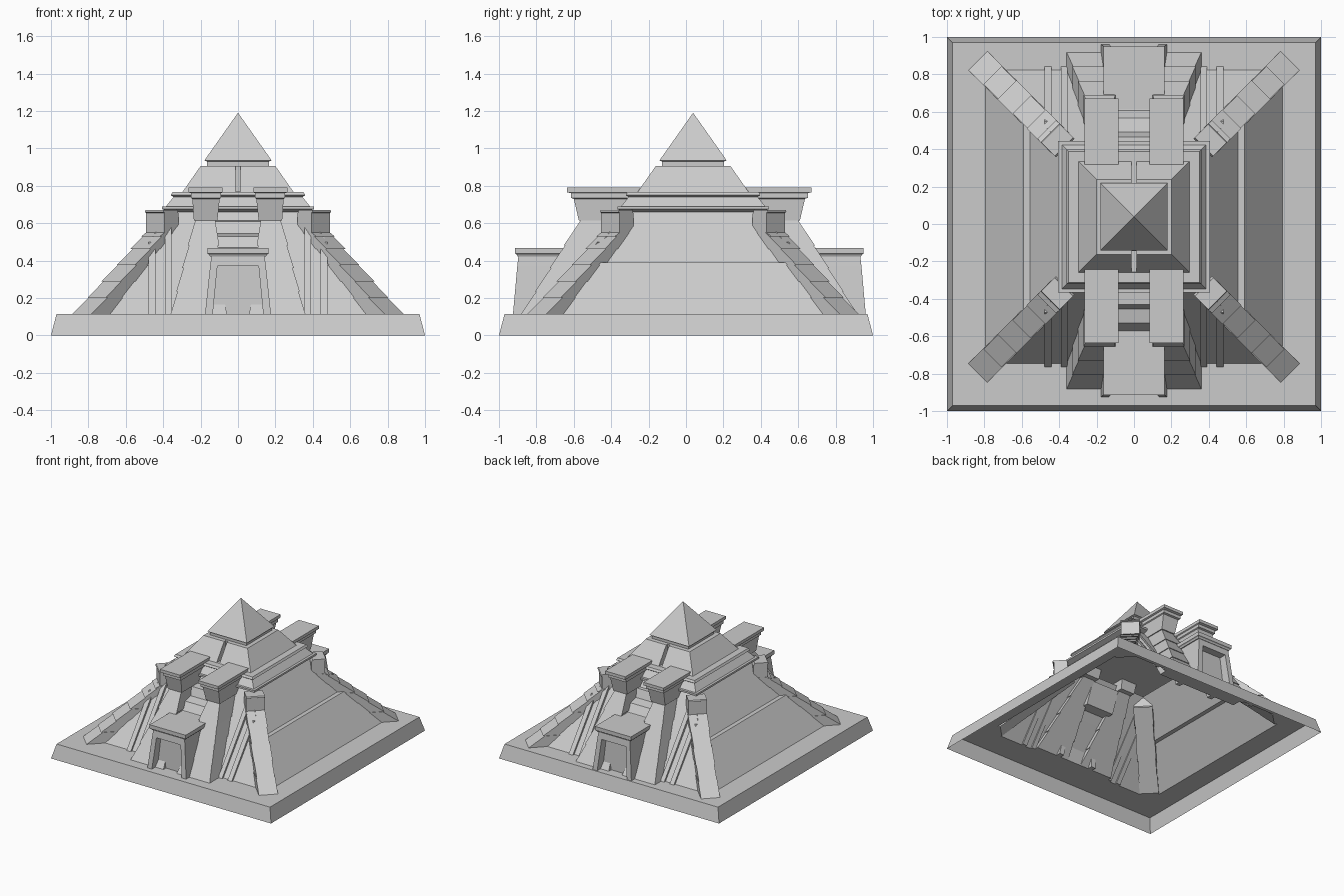
import bpy, bmesh
from mathutils import Vector

if "Cube" in bpy.data.objects:
    bpy.data.objects.remove(bpy.data.objects["Cube"])

CY = 0.038   # centre of the pyramid in y
GY = 0.018   # centre of the front/back gate groups in y


def make(name, bm):
    bmesh.ops.recalc_face_normals(bm, faces=bm.faces)
    me = bpy.data.meshes.new(name)
    bm.to_mesh(me)
    bm.free()
    ob = bpy.data.objects.new(name, me)
    bpy.context.collection.objects.link(ob)
    return ob


def loft(name, rings, bottom=True, top=True):
    """Skin rectangular rings (x0, x1, y0, y1, z) from bottom to top."""
    bm = bmesh.new()
    loops = [[bm.verts.new(p) for p in ((a, c, z), (b, c, z), (b, d, z), (a, d, z))]
             for a, b, c, d, z in rings]
    for lo, hi in zip(loops, loops[1:]):
        for i in range(4):
            j = (i + 1) % 4
            bm.faces.new((lo[i], lo[j], hi[j], hi[i]))
    if bottom:
        bm.faces.new(loops[0][::-1])
    if top:
        bm.faces.new(loops[-1])
    bmesh.ops.remove_doubles(bm, verts=bm.verts, dist=1e-5)
    return make(name, bm)


def square(h, z, hy=None, cy=CY):
    hy = h if hy is None else hy
    return (-h, h, cy - hy, cy + hy, z)


def prism(name, profile, origin, along, across, w0, w1):
    """Extrude a (distance, z) profile sideways between w0 and w1."""
    bm = bmesh.new()
    o, d, t = Vector(origin), Vector(along).normalized(), Vector(across).normalized()
    sides = [[bm.verts.new(o + d * r + t * w + Vector((0, 0, z))) for r, z in profile]
             for w in (w0, w1)]
    bm.faces.new(sides[0])
    bm.faces.new(sides[1][::-1])
    n = len(profile)
    for i in range(n):
        j = (i + 1) % n
        bm.faces.new((sides[0][i], sides[0][j], sides[1][j], sides[1][i]))
    return make(name, bm)


def centre(name, y):
    e = bpy.data.objects.new(name, None)
    e.location = (0, y, 0)
    e.hide_render = True
    bpy.context.collection.objects.link(e)
    return e


pyramid_centre = centre("pyramid_centre", CY)
gate_centre = centre("gate_centre", GY)
bpy.context.view_layer.update()


def mirror(ob, about, x=True):
    m = ob.modifiers.new("mirror", 'MIRROR')
    m.use_axis = (x, True, False)
    m.mirror_object = about
    m.use_mirror_merge = False
    return ob


# Plinth: open-bottomed shell with a hole under the pyramid
loft("plinth", [square(1, 0, cy=0), square(0.97, 0.115, cy=0), square(0.795, 0.115, 0.785)],
     bottom=False, top=False)

# Lower pyramid with a ledge on its left and right sides, and a flared rim
loft("pyramid_body", [
    square(0.795, 0.115, 0.785), square(0.59, 0.39, 0.572), square(0.555, 0.39, 0.572),
    square(0.365, 0.66), square(0.405, 0.675), square(0.405, 0.69), square(0.385, 0.69)],
    bottom=False)

# Cornice course
loft("cornice", [
    square(0.385, 0.69), square(0.345, 0.74), square(0.36, 0.75),
    square(0.35, 0.767), square(0.29, 0.767)], bottom=False)

# Upper tier with a narrow slot front and back
tier = loft("upper_tier", [square(0.298, 0.765), square(0.2, 0.905)])
for s in (-1, 1):
    y0, y1 = sorted((CY + s * 0.182, CY + s * 0.5))
    cutter = loft("slot_cutter", [(-0.013, 0.013, y0, y1, 0.768), (-0.013, 0.013, y0, y1, 1.0)])
    cutter.hide_render = True
    cutter.hide_viewport = True
    cut = tier.modifiers.new("slot", 'BOOLEAN')
    cut.object = cutter
    cut.operation = 'DIFFERENCE'

# Capstone
loft("capstone", [
    square(0.165, 0.9), square(0.165, 0.93), square(0.18, 0.935), square(0, 1.19)],
    bottom=False, top=False)

# Diagonal corner buttresses: stepped ramp blocks and a capped post
out, side = (1, -1, 0), (1, 1, 0)
N = 5
for i in range(N):
    r0, r1 = 1.18 - 0.11 * i, 1.18 - 0.11 * (i + 1)
    z0, z1 = 0.115 + 0.087 * i, 0.115 + 0.087 * (i + 1)
    w = 0.072 if i % 2 == 0 else 0.068
    mirror(prism("buttress_block", [(r0, z0), (r1 - 0.012, z1), (r1 - 0.15, z1), (r0 - 0.15, z0)],
                 (0, CY, 0), out, side, -w, w), pyramid_centre)
mirror(prism("buttress_post", [
    (0.66, 0.53), (0.625, 0.55), (0.625, 0.655), (0.635, 0.66), (0.63, 0.67),
    (0.53, 0.67), (0.52, 0.65), (0.52, 0.58), (0.56, 0.53)],
    (0, CY, 0), out, side, -0.07, 0.07), pyramid_centre)

# Slim ribs lying on the front and back slopes
for x0, x1, y1, z1 in ((0.355, 0.39, -0.39, 0.6), (0.44, 0.478, -0.463, 0.5)):
    mirror(prism("slope_rib", [(-0.765, 0.115), (y1 - 0.01, z1), (y1 + 0.02, z1), (-0.73, 0.115)],
                 (0, 0, 0), (0, 1, 0), (1, 0, 0), x0, x1), pyramid_centre)

# Leaning piers built of stacked courses
levels = [0.115, 0.235, 0.36, 0.48, 0.617]


def pier_ring(z, inset):
    t = (z - 0.115) / 0.5
    return (0.06 + 0.055 * t + inset, 0.36 - 0.125 * t - inset,
            -0.882 + 0.312 * t + inset, -0.70 + 0.38 * t, z)


for lo, hi in zip(levels, levels[1:]):
    mirror(loft("pier_course", [pier_ring(lo, 0), pier_ring(hi, 0.007)]), gate_centre)

# Pier heads with two-step caps running back into the pyramid
mirror(loft("pier_head", [
    (0.11, 0.236, -0.573, -0.28, 0.615), (0.098, 0.244, -0.6, -0.25, 0.73),
    (0.09, 0.252, -0.615, -0.25, 0.735), (0.09, 0.252, -0.615, -0.24, 0.76),
    (0.083, 0.265, -0.635, -0.235, 0.765), (0.083, 0.265, -0.635, -0.225, 0.79)]), gate_centre)

# Stepped infill between the piers
mirror(prism("pier_infill", [
    (-0.64, 0.45), (-0.57, 0.47), (-0.53, 0.53), (-0.455, 0.545), (-0.43, 0.61),
    (-0.33, 0.617), (-0.4, 0.45)], (0, 0, 0), (0, 1, 0), (1, 0, 0), -0.125, 0.125),
    gate_centre, x=False)

# Gate: leaning jambs, lintel, recessed door panel and cap
mirror(loft("gate_jamb", [
    (0.135, 0.176, -0.925, -0.66, 0.115), (0.11, 0.149, -0.902, -0.62, 0.37)]), gate_centre)
mirror(loft("gate_lintel", [
    (-0.149, 0.149, -0.902, -0.6, 0.37), (-0.142, 0.142, -0.896, -0.58, 0.425)]),
    gate_centre, x=False)
mirror(loft("gate_door", [
    (-0.137, 0.137, -0.85, -0.7, 0.115), (-0.112, 0.112, -0.84, -0.62, 0.372)]),
    gate_centre, x=False)
mirror(loft("gate_cap", [
    (-0.15, 0.15, -0.9, -0.6, 0.422), (-0.155, 0.155, -0.905, -0.6, 0.432),
    (-0.163, 0.163, -0.913, -0.6, 0.437), (-0.163, 0.163, -0.913, -0.56, 0.468)]),
    gate_centre, x=False)
